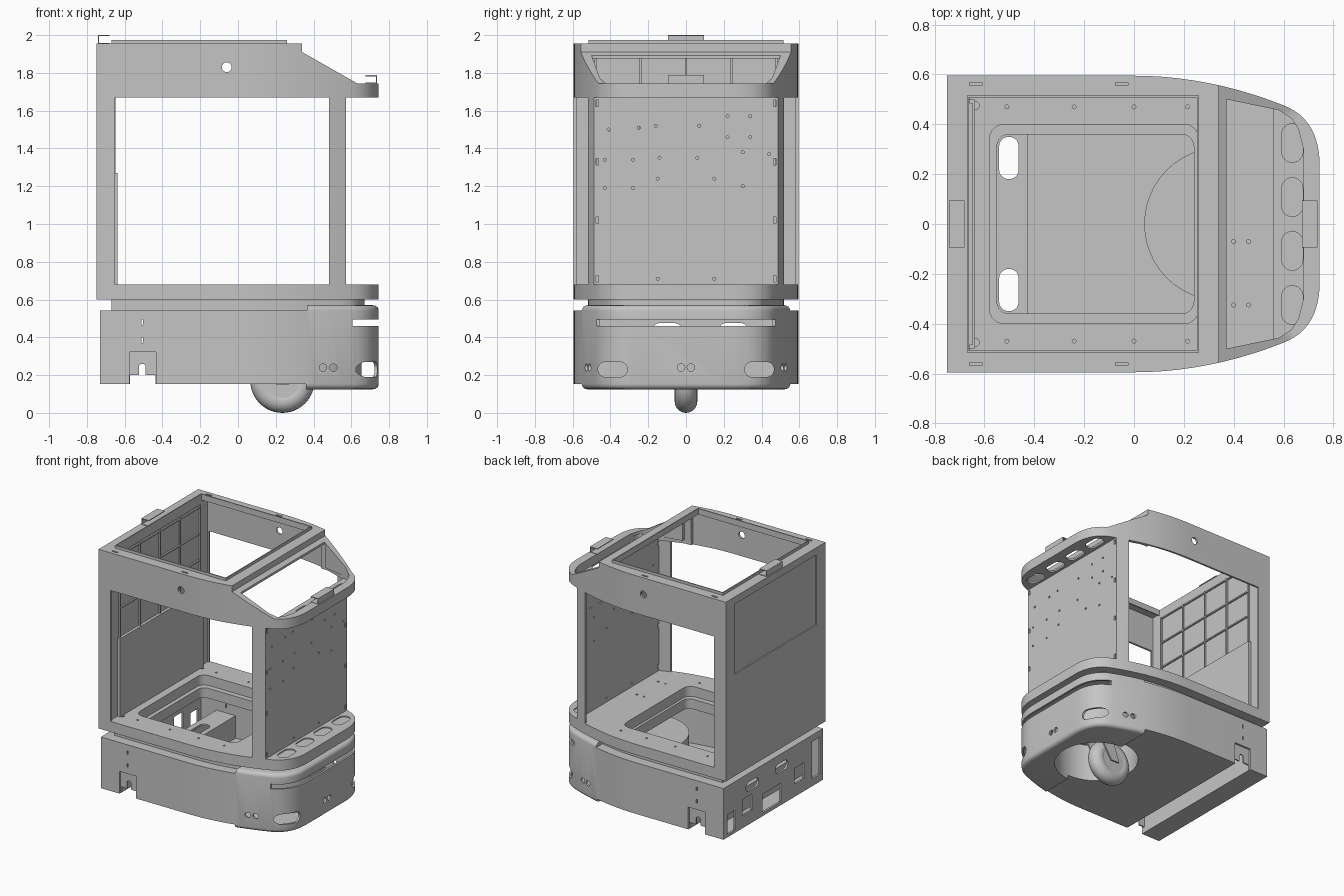
import bpy, bmesh, math

if "Cube" in bpy.data.objects:
    bpy.data.objects.remove(bpy.data.objects["Cube"])

grey = bpy.data.materials.new("sheet_metal_grey")
grey.use_nodes = True
grey.diffuse_color = (0.56, 0.56, 0.56, 1)
grey.node_tree.nodes["Principled BSDF"].inputs["Base Color"].default_value = (0.56, 0.56, 0.56, 1)


# ---------- helpers ----------
def loft(bm, rings):
    """Closed solid through rings of 3D points."""
    rows = [[bm.verts.new(p) for p in ring] for ring in rings]
    bm.faces.new(rows[0])
    bm.faces.new(rows[-1])
    n = len(rows[0])
    for low, top in zip(rows, rows[1:]):
        for i in range(n):
            j = (i + 1) % n
            bm.faces.new((low[i], low[j], top[j], top[i]))


def finish(name, bm):
    bmesh.ops.recalc_face_normals(bm, faces=bm.faces)
    mesh = bpy.data.meshes.new(name)
    bm.to_mesh(mesh)
    bm.free()
    mesh.materials.append(grey)
    obj = bpy.data.objects.new(name, mesh)
    bpy.context.collection.objects.link(obj)
    return obj


def prism(name, polys, axis, a, b):
    """Extrude closed 2D outlines along an axis, from a to b."""
    place = {"x": lambda u, v, w: (w, u, v), "y": lambda u, v, w: (u, w, v),
             "z": lambda u, v, w: (u, v, w)}[axis]
    bm = bmesh.new()
    for poly in polys:
        loft(bm, [[place(u, v, w) for u, v in poly] for w in (a, b)])
    return finish(name, bm)


def rect(x0, x1, y0, y1):
    return [(x0, y0), (x1, y0), (x1, y1), (x0, y1)]


def mirrored(half):
    return half + [(x, -y) for x, y in reversed(half)]


def box(name, x0, x1, y0, y1, z0, z1):
    return prism(name, [rect(x0, x1, y0, y1)], "z", z0, z1)


def rounded(cx, cy, w, h, r, n=8):
    """Rounded rectangle; a circle or slot when r is half the size."""
    pts = []
    for k, (sx, sy) in enumerate([(1, 1), (-1, 1), (-1, -1), (1, -1)]):
        for i in range(n + 1):
            t = math.pi / 2 * (k + i / n)
            p = (cx + sx * (w / 2 - r) + r * math.cos(t), cy + sy * (h / 2 - r) + r * math.sin(t))
            if not pts or math.dist(p, pts[-1]) > 1e-5:
                pts.append(p)
    if math.dist(pts[0], pts[-1]) < 1e-5:
        pts.pop()
    return pts


def disc(cx, cy, r, n=4):
    return rounded(cx, cy, 2 * r, 2 * r, r, n)


def plan(x0, x1=1, inset=0):
    """Body outline: straight tail, tapering sides and a round nose."""
    end = min(x1, 0.6)
    half = [(x0, 0.595 - inset)]
    half += [(end * i / 10, 0.595 - inset - 0.33 * (end * i / 10) ** 2) for i in range(11)]
    if x1 > 0.6:
        a, b, c = (0.6, 0.476 - inset), (0.745 - inset, 0.42 - inset), (0.745 - inset, 0.235)
        for i in range(1, 13):
            t = i / 12
            half.append(tuple((1 - t) ** 2 * a[k] + 2 * t * (1 - t) * b[k] + t * t * c[k] for k in (0, 1)))
    return mirrored(half)


def cut(obj, *cutters):
    for c in cutters:
        c.hide_render = True
        mod = obj.modifiers.new("cut", "BOOLEAN")
        mod.operation, mod.solver, mod.object = "DIFFERENCE", "EXACT", c
    graph = bpy.context.evaluated_depsgraph_get()
    mesh = bpy.data.meshes.new_from_object(obj.evaluated_get(graph))
    obj.modifiers.clear()
    obj.data = mesh
    for c in cutters:
        bpy.data.objects.remove(c)


# ---------- upper housing ----------
upper = prism("upper_housing", [plan(-0.75)], "z", 0.60, 1.955)
ovals = [rounded(0.635, y, 0.085, 0.155, 0.042) for y in (-0.325, -0.108, 0.108, 0.325)]
visor = mirrored([(0.372, 0.5), (0.58, 0.457), (0.63, 0.425), (0.66, 0.38), (0.68, 0.3)])
behind_visor = mirrored([(0.3, 0.53), (0.38, 0.525), (0.559, 0.465)])
panel_holes = [disc(y, z, 0.008, 2) for y, z in [
    (-0.41, 1.5), (-0.25, 1.51), (-0.16, 1.52), (0.07, 1.52), (0.22, 1.57), (0.34, 1.57),
    (0.22, 1.46), (0.34, 1.46), (-0.43, 1.34), (-0.28, 1.34), (-0.14, 1.35), (0.06, 1.35),
    (0.3, 1.38), (0.44, 1.37), (-0.43, 1.19), (-0.28, 1.19), (-0.15, 1.24), (0.15, 1.24),
    (0.3, 1.2), (-0.15, 0.71), (0.15, 0.71)]]
panel_slots = [rect(y - 0.006, y + 0.006, z - 0.017, z + 0.017)
               for y in (-0.47, 0.47) for z in (0.71, 1.02, 1.33, 1.64)]
floor_holes = [disc(x, s * 0.47, 0.008, 2) for x in (-0.51, -0.24, 0.0, 0.215) for s in (-1, 1)]
floor_holes += [disc(x, y, 0.008, 2) for x in (0.4, 0.46) for y in (-0.07, -0.325)]
floor_holes += [disc(-0.635, s * 0.475, 0.015) for s in (-1, 1)]
top_slots = [rect(x, x + 0.05, s * 0.562 - 0.006, s * 0.562 + 0.006) for x in (-0.66, -0.075) for s in (-1, 1)]
cut(upper,
    prism("c", [plan(-0.66, 0.56, 0.015)], "z", 0.68, 1.67),
    prism("c", [plan(-0.66, 0.325, 0.015)], "z", 1.66, 1.94),
    box("c", -0.65, 0.482, -1, 1, 0.68, 1.67),
    box("c", 0.572, 1, -1, 1, 0.68, 1.67),
    prism("c", [[(0.34, 2.1), (0.34, 1.91), (0.63, 1.745), (1, 1.745), (1, 2.1)]], "y", -1, 1),
    prism("c", [visor], "z", 1.682, 2.1),
    prism("c", [behind_visor], "z", 1.65, 1.7),
    box("c", 0.3, 0.38, -0.525, 0.525, 1.65, 1.875),
    box("c", -0.662, 0.252, -0.507, 0.507, 1.9, 2.1),
    prism("c", [rounded(-0.16, 0, 0.84, 0.8, 0.06)], "z", 0.5, 0.75),
    prism("c", [disc(-0.06, 1.83, 0.026)], "y", -1, 1),
    prism("c", ovals, "z", 0.672, 0.72),
    prism("c", ovals, "z", 1.6, 1.72),
    prism("c", panel_holes + panel_slots, "x", 0.53, 0.6),
    prism("c", floor_holes, "z", 0.65, 0.7),
    prism("c", top_slots, "z", 1.945, 2),
    box("c", -0.8, -0.74, -0.49, 0.49, 1.37, 1.9))

# raised rim around the open top
rim = box("top_rim", -0.67, 0.26, -0.515, 0.515, 1.93, 1.975)
cut(rim, box("c", -0.662, 0.252, -0.507, 0.507, 1.8, 2.1))

# inner lining and stiffening grid on the back wall
box("back_wall_lining", -0.665, -0.638, -0.5, 0.5, 0.675, 1.27)
for y in (-0.48, -0.24, 0, 0.24, 0.48):
    box("back_wall_rib_upright", -0.662, -0.648, y - 0.005, y + 0.005, 1.27, 1.9)
for z in (1.49, 1.69, 1.89):
    box("back_wall_rib_cross", -0.662, -0.648, -0.485, 0.485, z - 0.005, z + 0.005)

# folded sensor brackets, open towards the middle
for name, inner, outer, z0, z1 in (("nose_bracket", 0.675, 0.737, 1.742, 1.788),
                                   ("tail_bracket", -0.68, -0.742, 1.953, 2.0)):
    x0, x1 = sorted((inner, outer))
    step = 0.006 if outer > inner else -0.006
    c0, c1 = sorted((inner - step * 5, outer - step))
    bracket = box(name, x0, x1, -0.095, 0.095, z0, z1)
    cut(bracket, box("c", c0, c1, -0.2, 0.2, z0 + 0.006, z1 - 0.006))

# ---------- neck between housing and base ----------
opening = rounded(-0.155, 0, 0.79, 0.72, 0.05)
neck = prism("neck", [plan(-0.67, 1, 0.075)], "z", 0.54, 0.605)
cut(neck, prism("c", [opening], "z", 0.4, 0.7))

# ---------- base, with rounded rims at the nose ----------
base_mesh = bmesh.new()
rim_steps = [(0.03 * (1 - math.sin(t)), 0.028 * (1 - math.cos(t)))
             for t in (math.pi / 8 * i for i in range(5))]
levels = [(0.125 + h, i) for i, h in rim_steps] + [(0.57 - h, i) for i, h in reversed(rim_steps)]
loft(base_mesh, [[(x, y, z) for x, y in plan(-0.73, 1, i)] for z, i in levels])
base = finish("base_shell", base_mesh)
port_windows = [rounded(y, 0.44, 0.15, 0.07, 0.034) for y in (0.25, -0.1)]
port_windows += [rect(y - w / 2, y + w / 2, z - h / 2, z + h / 2) for y, z, w, h in (
    (0.02, 0.25, 0.22, 0.14), (0.31, 0.31, 0.11, 0.12), (-0.31, 0.31, 0.11, 0.12),
    (0.5, 0.25, 0.09, 0.15), (-0.51, 0.35, 0.1, 0.28))]
side_slits = [rect(-0.512, -0.502, z - 0.014, z + 0.014) for z in (0.385, 0.48)]
cut(base,
    prism("c", [plan(-0.715, 1, 0.015)], "z", 0.165, 0.53),
    box("c", -1, 0.36, -1, 1, 0, 0.154),
    box("c", -1, 0.366, -1, 1, 0.541, 0.7),
    prism("c", [opening], "z", 0.5, 0.7),
    box("c", -0.575, -0.435, -1, 1, 0, 0.322),
    box("c", 0.605, 1, -1, 1, 0.46, 0.495),
    prism("c", [rounded(s * 0.388, 0.23, 0.155, 0.08, 0.039) for s in (-1, 1)], "x", 0.55, 1),
    prism("c", [disc(y, 0.24, 0.02) for y in (-0.026, 0.026)], "x", 0.7, 1),
    prism("c", [disc(x, 0.24, 0.02) for x in (0.45, 0.505)] + side_slits, "y", -1, 1),
    prism("c", [disc(0.348, 0, 0.295, 12)], "z", 0, 0.3),
    prism("c", port_windows, "x", -0.8, -0.7))

# ---------- cross tunnel with end plates ----------
tunnel = box("cross_tunnel", -0.585, -0.425, -0.578, 0.578, 0.154, 0.335)
cut(tunnel,
    box("c", -0.573, -0.437, -0.568, 0.568, 0, 0.322),
    box("c", -0.573, -0.437, -1, 1, 0, 0.2),
    prism("c", [rounded(-0.507, 0.2, 0.036, 0.12, 0.017)], "y", -1, 1),
    prism("c", [rounded(-0.502, s * 0.265, 0.078, 0.17, 0.038) for s in (-1, 1)], "z", 0.3, 0.4))

# ---------- wheel well, caster and wheel ----------
well = prism("wheel_well", [disc(0.348, 0, 0.307, 12)], "z", 0.155, 0.45)
cut(well, prism("c", [disc(0.348, 0, 0.295, 12)], "z", 0, 0.438))

bpy.ops.mesh.primitive_torus_add(major_radius=0.11, minor_radius=0.06, major_segments=48,
                                 minor_segments=20, location=(0.235, 0, 0.17),
                                 rotation=(math.pi / 2, 0, 0))
tyre = bpy.context.object
tyre.name = "caster_tyre"
tyre.data.materials.append(grey)
prism("caster_hub", [disc(0.235, 0.17, 0.105, 8)], "y", -0.057, 0.057)
for s in (-1, 1):
    prism("caster_fork", [[(0.2, 0.15), (0.27, 0.15), (0.42, 0.39), (0.28, 0.39)]], "y",
          s * 0.066, s * 0.076)
box("caster_mount", 0.27, 0.43, -0.08, 0.08, 0.38, 0.44)

# ---------- shading ----------
bpy.ops.object.select_all(action="DESELECT")
for obj in bpy.context.scene.objects:
    if obj.type == "MESH" and obj.data.materials and obj.data.materials[0] == grey:
        obj.select_set(True)
        bpy.context.view_layer.objects.active = obj
bpy.ops.object.shade_smooth_by_angle(angle=math.radians(30))
